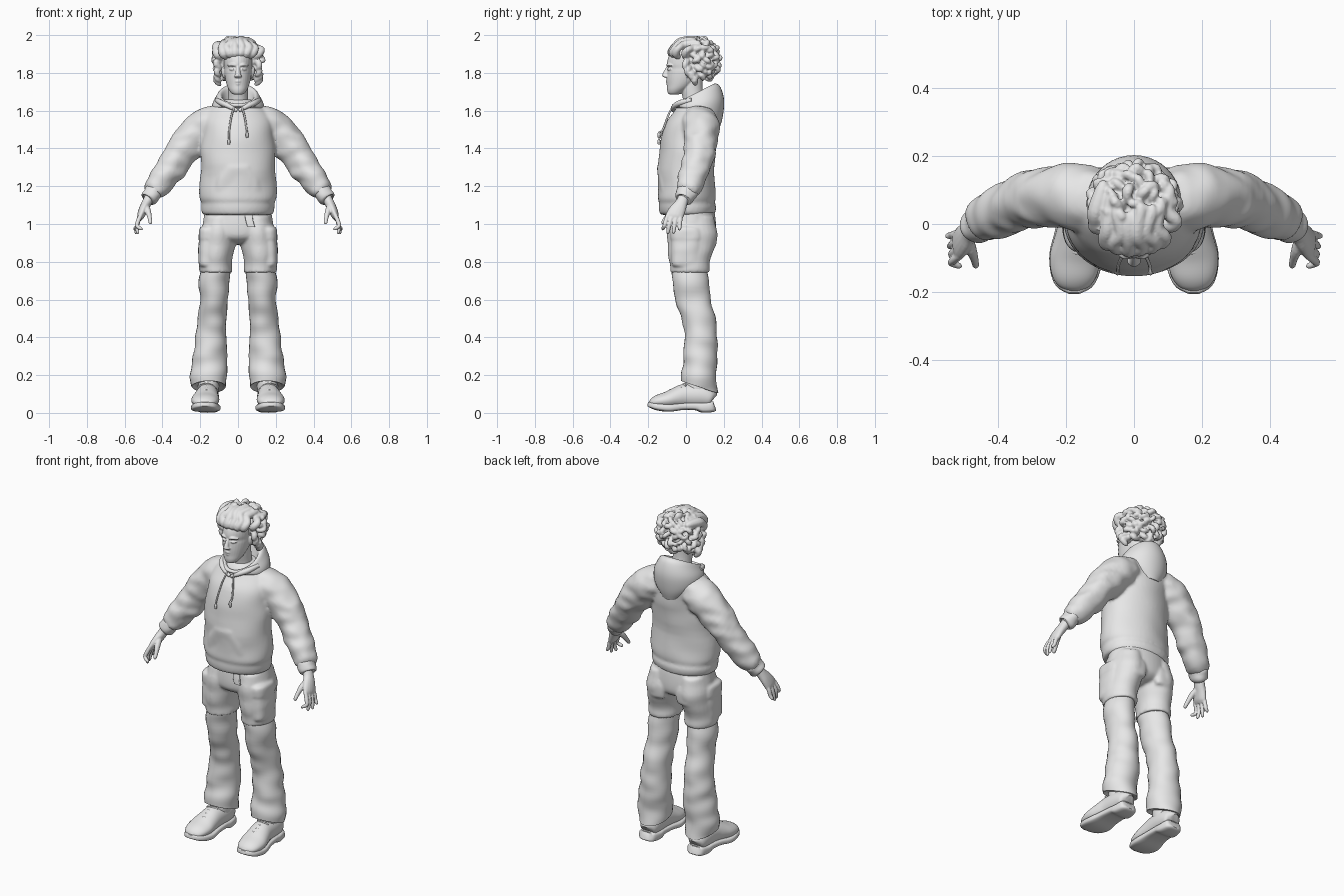
import bpy, bmesh, math, random
from mathutils import Vector, noise

random.seed(4)
grey = bpy.data.materials.new("plain grey")
grey.diffuse_color = (0.8, 0.8, 0.8, 1)


def smooth_path(pts, sub):
    """Catmull-Rom through tuples (x, y, z, ra, rb, tilt)."""
    pts = [tuple(p) + (0,) * (6 - len(p)) for p in pts]
    out = []
    for i in range(len(pts) - 1):
        a, b, c, d = (pts[max(0, min(len(pts) - 1, i + k))] for k in (-1, 0, 1, 2))
        for j in range(sub):
            t = j / sub
            out.append([0.5 * (2 * q + (r - p) * t + (2 * p - 5 * q + 4 * r - s) * t * t
                               + (3 * q - p - 3 * r + s) * t ** 3) for p, q, r, s in zip(a, b, c, d)])
    return out + [list(pts[-1])]


def loft(bm, pts, side=1, segs=28, sub=4, flat=False, ref=(0, 1, 0), power=1.0, amp=0.0, freq=14):
    """Skin oval sections along a path; flat keeps the sections horizontal."""
    path = smooth_path(pts, sub)
    ref, rings = Vector(ref), []
    for i, p in enumerate(path):
        c = Vector(p[:3])
        t = Vector(path[min(i + 1, len(path) - 1)][:3]) - Vector(path[max(i - 1, 0)][:3])
        u, v = Vector((1, 0, 0)), Vector((0, 1, 0))
        if not flat:
            u = t.cross(ref).normalized()
            v = u.cross(t).normalized()
        ring = []
        for k in range(segs):
            a = 2 * math.pi * k / segs
            co, si = (math.copysign(abs(f) ** power, f) for f in (math.cos(a), math.sin(a)))
            d = u * co * max(p[3], 0.001) + v * si * max(p[4], 0.001)
            q = c + d + Vector((0, 0, p[5] * si))
            if amp:
                q += d.normalized() * amp * noise.noise(Vector((q.x * freq * .6, q.y * freq * .6, q.z * freq)))
            ring.append(bm.verts.new((q.x * side, q.y, q.z)))
        rings.append(ring)
    for r, s in zip(rings, rings[1:]):
        for k in range(segs):
            bm.faces.new((r[k], r[(k + 1) % segs], s[(k + 1) % segs], s[k]))
    bm.faces.new(rings[0][::-1])
    bm.faces.new(rings[-1])


def finish(bm, name, angle=50, voxel=0, soften=2):
    """Make the object; voxel fuses overlapping pieces into one soft skin."""
    bmesh.ops.recalc_face_normals(bm, faces=bm.faces)
    me = bpy.data.meshes.new(name)
    bm.to_mesh(me)
    bm.free()
    me.materials.append(grey)
    ob = bpy.data.objects.new(name, me)
    bpy.context.collection.objects.link(ob)
    bpy.ops.object.select_all(action='DESELECT')
    ob.select_set(True)
    bpy.context.view_layer.objects.active = ob
    bpy.ops.object.shade_smooth_by_angle(angle=math.radians(angle))
    if voxel:
        m = ob.modifiers.new("fuse", 'REMESH')
        m.mode, m.voxel_size, m.use_smooth_shade = 'VOXEL', voxel, True
        m = ob.modifiers.new("soften", 'SMOOTH')
        m.factor, m.iterations = .5, soften


def part(name, pts, pair=False, **kw):
    for side, label in ((1, "left_"), (-1, "right_")) if pair else ((1, ""),):
        bm = bmesh.new()
        loft(bm, pts, side, **kw)
        finish(bm, label + name)


# hoodie: body, hem, pouch pocket and sleeves fused, then cuffs and hood
bm = bmesh.new()
loft(bm, [(0, .01, 1.048, .165, .13), (0, .01, 1.055, .187, .147), (0, .01, 1.09, .195, .153),
     (0, .006, 1.112, .193, .149), (0, .002, 1.14, .204, .154),
     (0, 0, 1.22, .203, .15), (0, .003, 1.35, .194, .15), (0, .015, 1.45, .192, .15), (0, .03, 1.53, .188, .139),
     (0, .052, 1.59, .165, .122), (0, .06, 1.635, .12, .105), (0, .055, 1.66, .07, .07)],
     flat=True, segs=48, amp=.01, freq=9)
loft(bm, [(0, -.11, 1.18, .12, .03), (0, -.11, 1.24, .11, .037), (0, -.11, 1.29, .08, .043),
     (0, -.11, 1.31, .075, .04), (0, -.11, 1.325, .07, .02)], flat=True, power=.7)
for s in (1, -1):
    loft(bm, [(.06, .07, 1.57, .05, .06), (.14, .075, 1.537, .09, .098), (.21, .08, 1.485, .096, .094),
         (.29, .075, 1.40, .089, .085), (.35, .055, 1.305, .079, .079), (.40, .03, 1.235, .071, .074),
         (.44, .01, 1.18, .059, .064), (.455, 0, 1.16, .044, .05)], s, amp=.012, freq=20, sub=6)
finish(bm, "hoodie", voxel=.009, soften=4)
part("cuff", [(.438, .012, 1.188, .035, .04), (.445, .008, 1.175, .047, .055), (.458, -.002, 1.155, .048, .054),
     (.472, -.012, 1.132, .043, .048), (.475, -.014, 1.128, .03, .036)], pair=True, amp=.006, freq=30)
part("hood", [(0, .085, 1.53, .08, .09, -.03), (0, .068, 1.59, .132, .125, -.03), (0, .066, 1.635, .136, .136, .015),
     (0, .055, 1.675, .114, .13, .045), (0, .048, 1.69, .1, .113, .053), (0, .042, 1.683, .087, .095, .05),
     (0, .04, 1.65, .075, .08, .03), (0, .04, 1.61, .06, .06)], flat=True, segs=40)
part("hood_collar", [(.112, .03, 1.655, .012, .012), (.088, -.03, 1.642, .015, .015), (.045, -.062, 1.622, .014, .013),
     (.005, -.07, 1.6, .009, .009)], pair=True, segs=12, ref=(0, 0, 1))
for s, end in ((-1, 1.42), (1, 1.455)):
    bm = bmesh.new()
    loft(bm, [(.02, -.073, 1.62, .005, .005), (.035, -.096, 1.57, .005, .005), (.046, -.122, 1.50, .005, .005),
              (.048, -.142, end + .03, .005, .005), (.048, -.143, end + .02, .008, .008),
              (.048, -.143, end, .006, .006)], s, segs=8)
    finish(bm, "drawstring")

# hands with four fingers and a thumb
for s, label in ((1, "left_hand"), (-1, "right_hand")):
    bm = bmesh.new()
    loft(bm, [(.46, -.005, 1.16, .026, .03), (.482, -.022, 1.115, .026, .032), (.50, -.042, 1.08, .024, .042),
              (.514, -.06, 1.045, .02, .046), (.521, -.066, 1.025, .011, .037)], s, segs=16)
    for by, ty, tx, tz in ((-.028, -.035, .546, .965), (-.049, -.066, .54, .947),
                           (-.072, -.096, .531, .947), (-.094, -.123, .512, .966)):
        loft(bm, [(.511, by, 1.055, .011, .011), (.527, by * .6 + ty * .4, 1.02, .012, .012),
                  (.535, by * .3 + ty * .7, .99, .011, .011), (tx, ty, tz + .008, .009, .009),
                  (tx, ty, tz, .003, .003)], s, segs=10, sub=3)
    loft(bm, [(.49, -.035, 1.10, .016, .018), (.477, -.075, 1.07, .016, .017), (.468, -.103, 1.035, .012, .013),
              (.464, -.122, 1.008, .01, .01), (.463, -.127, 1.0, .003, .003)], s, segs=10)
    finish(bm, label, voxel=.004)

# trousers: hips, thighs and pockets fused, then strap and lower legs
bm = bmesh.new()
loft(bm, [(0, .03, 1.09, .17, .115), (0, .03, 1.04, .181, .125), (0, .03, .97, .188, .13),
     (0, .03, .93, .17, .122), (0, .03, .905, .09, .09), (0, .03, .892, .03, .04)], flat=True, segs=40)
for s in (1, -1):
    loft(bm, [(.095, .03, 1.04, .08, .115), (.103, .032, .95, .095, .133), (.11, .026, .87, .092, .124),
         (.117, .02, .80, .086, .107), (.118, .02, .765, .088, .105), (.118, .02, .744, .088, .104)],
         s, flat=True, amp=.006)
    loft(bm, [(.158, .005, .775, .035, .06), (.158, .002, .785, .049, .076), (.158, .002, .86, .053, .082),
         (.157, .002, .915, .051, .08), (.157, .002, .925, .054, .085), (.155, .002, .975, .05, .082),
         (.15, .01, .99, .03, .06)], s, flat=True, power=.75, amp=.005, freq=20)
    loft(bm, [(.09, .13, .88, .04, .016), (.09, .134, .89, .05, .026), (.09, .137, .95, .055, .027),
         (.09, .133, .985, .05, .022)], s, flat=True, power=.7)
finish(bm, "trousers", voxel=.008, soften=4)
part("trouser_lower_leg", [(.117, .02, .78, .078, .09), (.12, .024, .72, .081, .096), (.126, .04, .60, .077, .093),
     (.134, .064, .50, .079, .09), (.143, .078, .40, .083, .086), (.15, .078, .30, .088, .088),
     (.152, .07, .22, .092, .092, -.01), (.153, .068, .15, .091, .098, -.03), (.153, .068, .137, .088, .096, -.032),
     (.153, .068, .145, .07, .075, -.03)], pair=True, flat=True, amp=.012, freq=13, sub=6)
part("belt_strap", [(.055, -.09, 1.06, .02, .008), (.06, -.099, 1.02, .02, .008), (.07, -.105, .985, .02, .006)],
     flat=True, power=.3, segs=16)

# shoes: upper, sole with heel, ankle, laces
UP = (0, 0, 1)
part("shoe_upper", [(.16, .143, .07, .02, .03), (.16, .133, .075, .048, .05), (.16, .08, .09, .058, .065),
     (.163, 0, .09, .06, .065), (.168, -.05, .08, .067, .056), (.173, -.1, .068, .074, .045),
     (.175, -.15, .06, .066, .035), (.175, -.182, .052, .045, .022), (.175, -.195, .05, .015, .01)],
     pair=True, ref=UP)
part("shoe_sole", [(.16, .153, .035, .025, .02), (.16, .143, .033, .05, .028), (.16, .09, .028, .06, .027),
     (.162, .05, .035, .06, .021), (.165, -.02, .034, .066, .019), (.17, -.09, .027, .078, .021),
     (.174, -.15, .033, .07, .02), (.175, -.185, .042, .05, .016), (.175, -.203, .046, .018, .01)],
     pair=True, ref=UP, power=.55)
part("ankle", [(.158, .06, .08, .05, .06), (.156, .06, .14, .055, .065), (.154, .065, .22, .05, .055)],
     pair=True, flat=True)
for s in (1, -1):
    bm = bmesh.new()
    for i in range(4):
        y, z, w = -.085 + i * .024, .116 + i * .011, .035
        loft(bm, [(.167 - w, y + .012, z - .006, .005, .005), (.167, y, z + .005, .005, .005),
                  (.167 + w, y + .012, z - .006, .005, .005)], s, segs=8)
    finish(bm, "shoe_laces")

# head fused with neck, nose, lips, eyes, brows and ears
bm = bmesh.new()
loft(bm, [(0, .045, 1.6, .058, .058), (0, .04, 1.66, .053, .056), (0, .03, 1.72, .052, .058),
     (0, .03, 1.78, .052, .058)], flat=True)
loft(bm, [(0, -.066, 1.685, .014, .014), (0, -.06, 1.69, .032, .034), (0, -.047, 1.71, .048, .053),
     (0, -.03, 1.735, .059, .07), (0, -.012, 1.77, .068, .09), (0, 0, 1.805, .073, .1), (0, .002, 1.825, .073, .098),
     (0, .004, 1.85, .075, .105), (0, .01, 1.89, .074, .1), (0, .02, 1.93, .058, .08), (0, .03, 1.955, .02, .03)],
     flat=True, segs=32)
loft(bm, [(0, -.092, 1.838, .008, .008), (0, -.1, 1.82, .01, .011), (0, -.108, 1.795, .014, .016),
     (0, -.108, 1.782, .021, .017), (0, -.1, 1.774, .014, .01)], flat=True, segs=16)
for z, w, y in ((1.756, .027, -.098), (1.741, .024, -.095)):
    loft(bm, [(-w, y + .017, 1.749, .003, .003), (0, y, z, .008, .01), (w, y + .017, 1.749, .003, .003)], segs=12)
for s in (1, -1):
    loft(bm, [(.012, -.093, 1.818, .002, .004), (.029, -.089, 1.819, .008, .009), (.047, -.076, 1.819, .002, .004)],
         s, segs=12)
    loft(bm, [(.01, -.097, 1.838, .005, .006), (.03, -.094, 1.844, .008, .009), (.054, -.075, 1.838, .004, .006)],
         s, segs=12)
    loft(bm, [(.073, .012, 1.775, .006, .008), (.078, .015, 1.80, .01, .017), (.08, .018, 1.825, .008, .02),
         (.075, .018, 1.838, .003, .01)], s, flat=True, segs=16)
finish(bm, "head", voxel=.0035, soften=3)

# curly hair: base cap, short curled locks, thick locks swept back from the forehead
bm = bmesh.new()
C, R = Vector((0, .062, 1.868)), Vector((.11, .093, .1))
loft(bm, [(0, C.y, C.z + R.z * math.sin(a), R.x * math.cos(a), R.y * math.cos(a))
          for a in (math.radians(d) for d in range(-85, 86, 17))], flat=True, sub=2)
N = 130
for i in range(N):
    z = 1 - 2 * (i + .5) / N
    r, a = math.sqrt(1 - z * z), i * 2.39996
    d = Vector((r * math.cos(a), r * math.sin(a), z))
    if (d.y < -.3 and d.z < .6) or d.z < -.88:
        continue
    n = Vector((random.uniform(-1, 1), random.uniform(-.2, 1), random.uniform(-1, .3)))
    t = (n - d * n.dot(d)).normalized()
    p = C + Vector((d.x * R.x, d.y * R.y, d.z * R.z)) * .95
    w, h = random.uniform(.011, .016), random.uniform(.7, 1.3)
    pts = [p - t * .008, p + d * .014 * h - t * .002, p + d * .025 * h + t * .012, p + d * .018 * h + t * .027,
           p + d * .012 * h + t * .032]
    loft(bm, [(*q, w * k, w * k) for q, k in zip(pts, (.8, 1, 1, .8, .15))], segs=8, sub=2, ref=d.cross(t))
for i in range(8):
    x = (i - 3.5) / 3.5
    f = 1 - x * x
    y0 = -.005 - .07 * f ** .5
    w, bend, lift = random.uniform(.022, .028), random.uniform(-.01, .01), random.uniform(-.012, .002)
    end = random.uniform(.0, .05)
    loft(bm, [(x * .075, y0 + .022, 1.872 + .012 * f, w * .5, w * .5),
              (x * .105, y0, 1.897 + .008 * f, w, w), (x * .12 + bend, y0 + .014, 1.923 + .016 * f, w * .8, w * .85),
              (x * .102 - bend, y0 + .045, 1.94 + .025 * f + lift, w, w),
              (x * .1 + bend, y0 + .075 + end, 1.945 + .036 * f + lift, w * .75, w * .8),
              (x * .1 + bend, y0 + .1 + end, 1.943 + .042 * f + lift, w * .3, w * .3)], segs=10, sub=4, ref=(1, 0, .01))
for s in (1, -1):
    for y, z in ((.0, 1.85), (.01, 1.815), (.03, 1.785), (.045, 1.765)):
        j = random.uniform(-.008, .008)
        loft(bm, [(.08, y + .02, z + .02, .014, .014), (.113 + j, y, z + .005, .019, .019),
                  (.105 - j, y + j, z - .02, .015, .015), (.088, y + .005, z - .032, .004, .004)], s, segs=8, sub=3)
finish(bm, "curly_hair", voxel=.005, soften=2)
